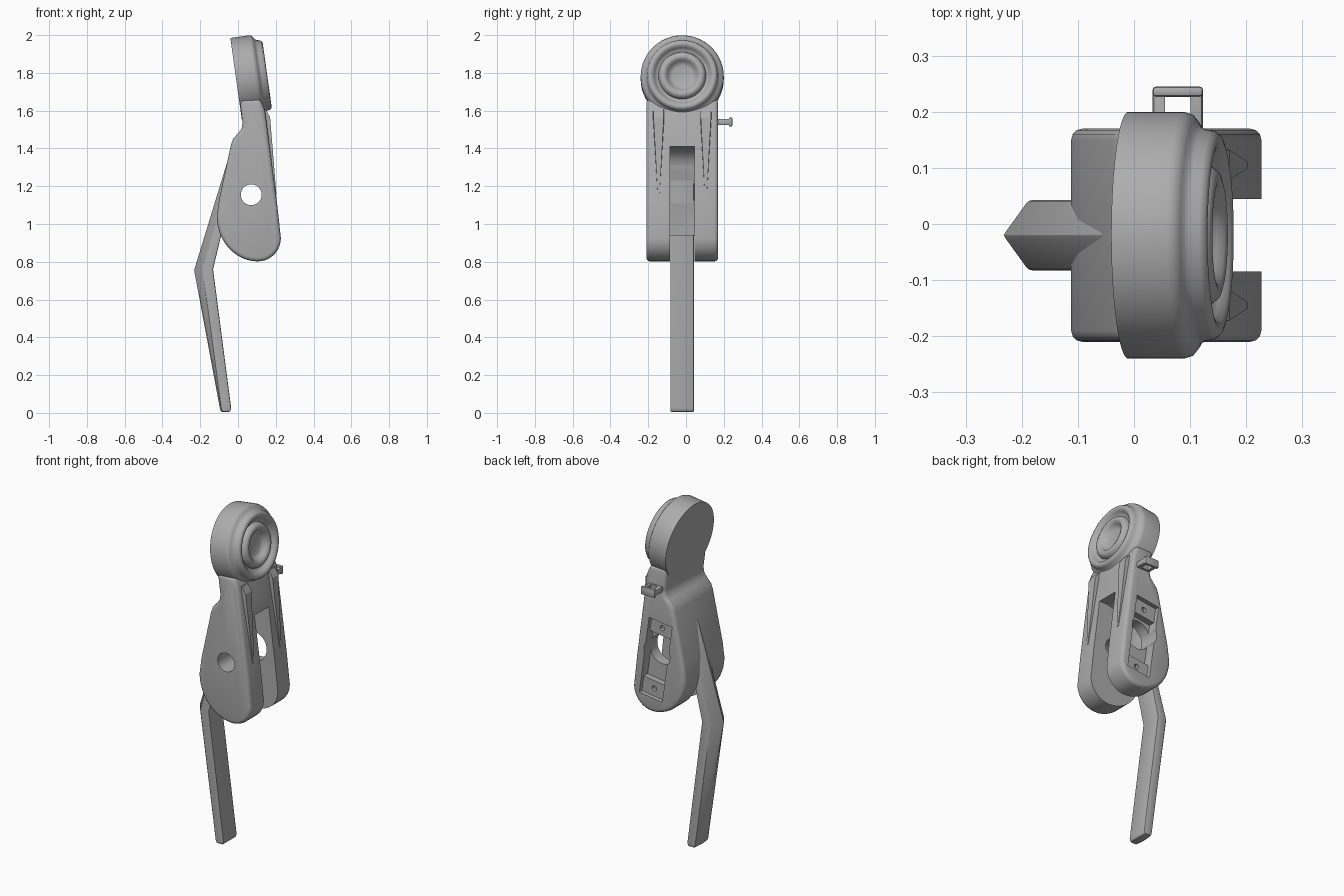
import bpy, bmesh, math
from mathutils import Vector, Matrix

if "Cube" in bpy.data.objects:
    bpy.data.objects.remove(bpy.data.objects["Cube"])

grey = bpy.data.materials.new("plain_grey")
grey.use_nodes = True
COLOUR = (0.42, 0.42, 0.42, 1)
grey.diffuse_color = COLOUR
grey.node_tree.nodes["Principled BSDF"].inputs["Base Color"].default_value = COLOUR

MID = -0.02          # y of the symmetry plane
TILT = math.radians(8)


def finish(name, bm):
    bmesh.ops.recalc_face_normals(bm, faces=bm.faces)
    mesh = bpy.data.meshes.new(name)
    bm.to_mesh(mesh)
    bm.free()
    mesh.materials.append(grey)
    ob = bpy.data.objects.new(name, mesh)
    bpy.context.collection.objects.link(ob)
    return ob


def activate(ob):
    bpy.ops.object.select_all(action='DESELECT')
    ob.select_set(True)
    bpy.context.view_layer.objects.active = ob


def smooth(ob, angle=35):
    activate(ob)
    bpy.ops.object.shade_smooth_by_angle(angle=math.radians(angle))


def extrude(name, outline, y0, y1):
    """Extrude an (x, z) outline along y."""
    bm = bmesh.new()
    face = bm.faces.new([bm.verts.new((x, y0, z)) for x, z in outline])
    ext = bmesh.ops.extrude_face_region(bm, geom=[face])
    bmesh.ops.translate(bm, vec=(0, y1 - y0, 0),
                        verts=[v for v in ext["geom"] if isinstance(v, bmesh.types.BMVert)])
    return finish(name, bm)


def box(name, centre, size, tilt=0.0):
    bm = bmesh.new()
    mat = (Matrix.Translation(centre) @ Matrix.Rotation(-tilt, 4, 'Y')
           @ Matrix.Diagonal((*size, 1)))
    bmesh.ops.create_cube(bm, size=1, matrix=mat)
    return finish(name, bm)


def disc(x, z, r, n=32):
    return [(x + r * math.cos(2 * math.pi * i / n), z + r * math.sin(2 * math.pi * i / n))
            for i in range(n)]


def arc(cx, cz, rx, rz, a0, a1, n):
    angles = [math.radians(a0 + (a1 - a0) * i / n) for i in range(n + 1)]
    return [(cx + rx * math.cos(a), cz + rz * math.sin(a)) for a in angles]


def cut(ob, cutter):
    cutter.hide_render = True
    mod = ob.modifiers.new("cut", 'BOOLEAN')
    mod.operation, mod.solver, mod.object = 'DIFFERENCE', 'EXACT', cutter
    activate(ob)
    bpy.ops.object.modifier_apply(modifier=mod.name)
    bpy.data.objects.remove(cutter)


def bevel(ob, width, segments=3, angle=40):
    mod = ob.modifiers.new("bevel", 'BEVEL')
    mod.width, mod.segments = width, segments
    mod.limit_method, mod.angle_limit = 'ANGLE', math.radians(angle)
    mod.use_clamp_overlap = False
    activate(ob)
    bpy.ops.object.modifier_apply(modifier=mod.name)


# Body: rounded teardrop outline, forked by a slot that is open at the front
outline = arc(0.105, 0.925, 0.122, 0.123, 0, -90, 9)
outline += arc(0.105, 1.04, 0.217, 0.238, 270, 180, 12)[1:]
outline += [(-0.1, 1.13), (-0.037, 1.42), (-0.025, 1.452), (0, 1.48), (0.018, 1.502),
            (0.024, 1.535), (0.008, 1.66), (0.12, 1.66), (0.143, 1.6), (0.208, 1.1)]
body = extrude("body", outline, MID - 0.19, MID + 0.19)
bevel(body, 0.02)
slot = [(0.4, 1.41), (0.13, 1.41)] + arc(0.13, 1.28, 0.13, 0.13, 100, 180, 8)
slot += [(-0.045, 1.17), (-0.06, 0.94), (-0.3, 0.93), (-0.3, 0.6), (0.4, 0.6)]
cut(body, extrude("slot_cutter", slot, MID - 0.065, MID + 0.065))

# Pivot holes: small through the right cheek, large through the left one
cut(body, extrude("small_hole_cutter", disc(0.07, 1.155, 0.055), -0.4, 0))
cut(body, extrude("large_hole_cutter", disc(0.07, 1.155, 0.085), 0, 0.4))

# Long pocket in the outer left cheek, with a screw block at each end
pocket = Vector((0.078, 0.17, 1.115))
along = Vector((-math.sin(TILT), 0, math.cos(TILT)))
cut(body, box("pocket_cutter", pocket, (0.15, 0.12, 0.46), TILT))
smooth(body)
for name, side in (("upper", 1), ("lower", -1)):
    spot = pocket + along * side * 0.185
    block = box(name + "_screw_block", spot + Vector((0, -0.045, 0)), (0.15, 0.04, 0.09), TILT)
    cut(block, extrude("screw_cutter", disc(spot.x, spot.z, 0.015, 16), 0.125, 0.2))
    smooth(block)

# Head: turned disc with concentric rings, tilted back
profile = [(0, 0), (0.22, 0), (0.22, 0.1), (0.216, 0.113), (0.205, 0.122), (0.195, 0.127),
           (0.189, 0.137), (0.186, 0.153), (0.179, 0.163), (0.168, 0.166), (0.156, 0.162),
           (0.147, 0.15), (0.138, 0.139), (0.126, 0.136), (0.122, 0.15), (0.113, 0.161),
           (0.1, 0.165), (0.088, 0.161), (0.078, 0.148), (0.068, 0.136), (0.054, 0.13),
           (0, 0.13)]
bm = bmesh.new()
verts = [bm.verts.new((a, 0, r)) for r, a in profile]
edges = [bm.edges.new(pair) for pair in zip(verts, verts[1:])]
bmesh.ops.spin(bm, geom=verts + edges, cent=(0, 0, 0), axis=(1, 0, 0),
               angle=2 * math.pi, steps=64)
bmesh.ops.remove_doubles(bm, verts=bm.verts, dist=0.0001)
bm.transform(Matrix.Translation((-0.01, MID, 1.767)) @ Matrix.Rotation(-TILT, 4, 'Y'))
smooth(finish("ringed_head", bm), 40)

# Tapered ribs on the front edge of each cheek
for name, side in (("right", -1), ("left", 1)):
    y = MID + side * 0.125
    bm = bmesh.new()
    for z, back, front, half in ((1.605, 0.1, 0.148, 0.034), (1.565, 0.1, 0.17, 0.034),
                                 (1.16, 0.17, 0.203, 0.007)):
        for s in (-1, 1):
            bm.verts.new((back, y + s * half, z))
            bm.verts.new((front, y + s * half * 0.8, z))
    bmesh.ops.convex_hull(bm, input=bm.verts)
    smooth(finish(name + "_rib", bm), 20)

# Lever: bent bar with a ridge along its back
bm = bmesh.new()
rings = []
for z, ridge, edge, front in ((1.4, -0.037, 0, 0.02), (0.76, -0.233, -0.188, -0.132),
                              (0.025, -0.096, -0.09, -0.036), (0.006, -0.09, -0.084, -0.042)):
    pts = [(ridge, 0), (edge, 0.0625), (front, 0.0625), (front, -0.0625), (edge, -0.0625)]
    rings.append([bm.verts.new((x, MID + y, z)) for x, y in pts])
for lo, hi in zip(rings, rings[1:]):
    for i in range(5):
        j = (i + 1) % 5
        bm.faces.new((lo[i], lo[j], hi[j], hi[i]))
bm.faces.new(rings[0])
bm.faces.new(rings[-1])
lever = finish("lever", bm)
bevel(lever, 0.006, 2, 50)
bpy.context.object.location.z = 0
smooth(lever, 25)

# Strap loop on the left side of the neck
loop = box("strap_loop", (0.078, 0.195, 1.54), (0.09, 0.1, 0.034))
bevel(loop, 0.008, 2)
cut(loop, box("loop_cutter", (0.078, 0.204, 1.54), (0.045, 0.044, 0.2)))
smooth(loop)
bar = box("loop_end_bar", (0.078, 0.236, 1.54), (0.09, 0.018, 0.048))
bevel(bar, 0.006, 2)
smooth(bar)
